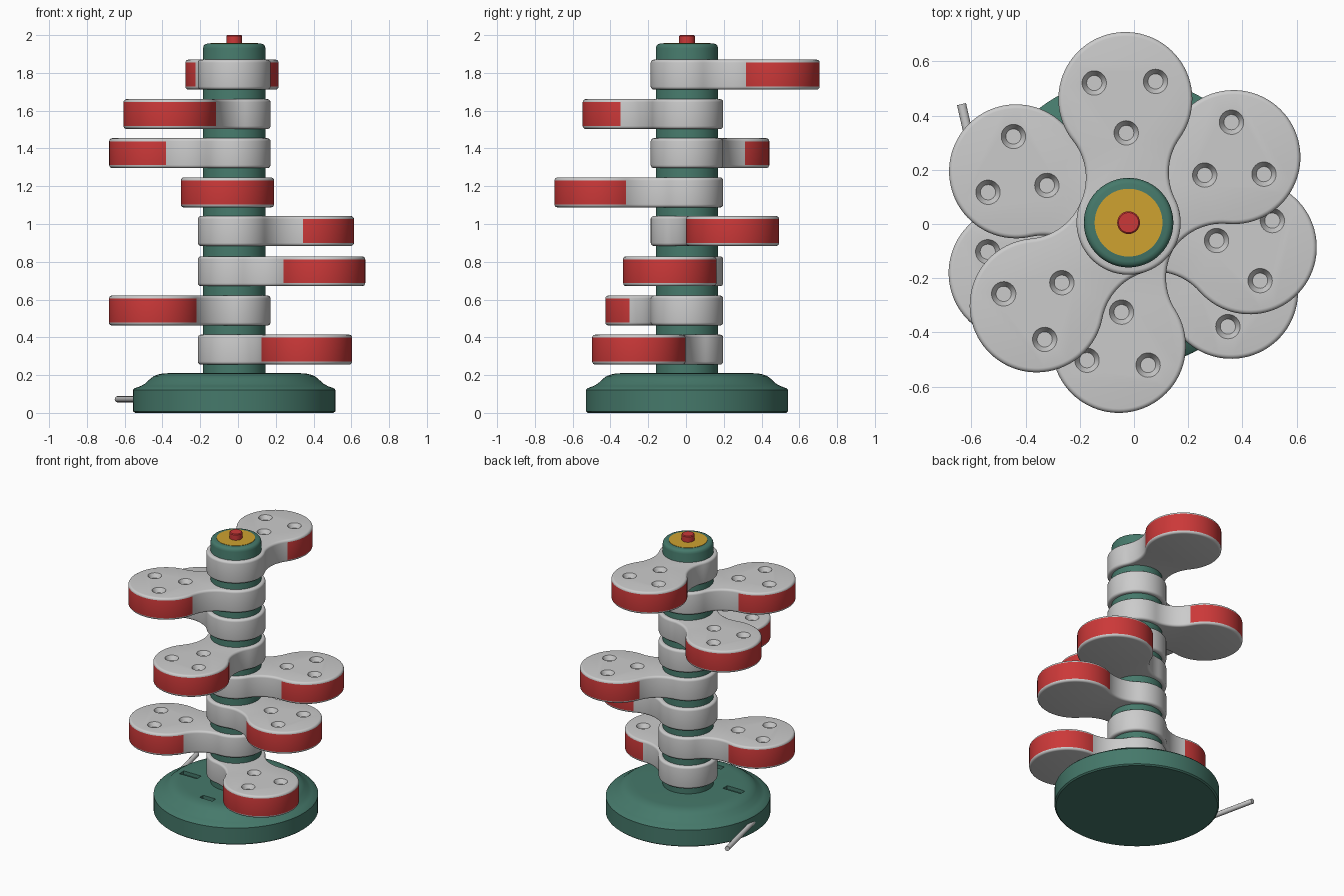
import bpy, bmesh
from math import sin, cos, radians, pi, atan2, degrees
from mathutils import Matrix

if "Cube" in bpy.data.objects:
    bpy.data.objects.remove(bpy.data.objects["Cube"])

CX, CY = -0.02, 0.005          # axis of the column


def material(name, rgb):
    m = bpy.data.materials.new(name)
    m.diffuse_color = (*rgb, 1)
    m.use_nodes = True
    m.node_tree.nodes["Principled BSDF"].inputs["Base Color"].default_value = m.diffuse_color
    return m


green = material("green", (0.06, 0.19, 0.145))
red = material("red", (0.60, 0.04, 0.04))
yellow = material("yellow", (0.62, 0.36, 0.03))
grey = material("grey", (0.55, 0.55, 0.55))


def to_object(name, bm, mats=()):
    bmesh.ops.recalc_face_normals(bm, faces=bm.faces)
    me = bpy.data.meshes.new(name)
    bm.to_mesh(me)
    bm.free()
    for m in mats:
        me.materials.append(m)
    ob = bpy.data.objects.new(name, me)
    bpy.context.collection.objects.link(ob)
    return ob


def activate(ob):
    bpy.ops.object.select_all(action='DESELECT')
    ob.select_set(True)
    bpy.context.view_layer.objects.active = ob


def smooth(ob):
    activate(ob)
    bpy.ops.object.shade_smooth_by_angle(angle=radians(32))


def cut(ob, cutter):
    mod = ob.modifiers.new("cut", 'BOOLEAN')
    mod.operation = 'DIFFERENCE'
    mod.solver = 'EXACT'
    mod.object = cutter
    activate(ob)
    bpy.ops.object.modifier_apply(modifier=mod.name)
    bpy.data.objects.remove(cutter)


def loft(name, rings, mats, side_mat=None):
    """Stack closed rings of points, cap both ends."""
    bm = bmesh.new()
    vs = [[bm.verts.new(p) for p in r] for r in rings]
    n = len(vs[0])
    for k, (a, b) in enumerate(zip(vs, vs[1:])):
        for i in range(n):
            f = bm.faces.new((a[i], a[(i + 1) % n], b[(i + 1) % n], b[i]))
            if side_mat:
                f.material_index = side_mat(k, i)
    bm.faces.new(vs[0][::-1])
    bm.faces.new(vs[-1])
    return to_object(name, bm, mats)


def lathe(name, profile, mat, n=96):
    ob = loft(name, [[(CX + r * cos(2 * pi * i / n), CY + r * sin(2 * pi * i / n), z)
                      for i in range(n)] for r, z in profile], [mat])
    return ob


# Base with two shallow slots
base = lathe("base", [(0.525, 0), (0.535, 0.008), (0.535, 0.122), (0.528, 0.13), (0.495, 0.142),
                      (0.472, 0.155), (0.445, 0.18), (0.425, 0.195), (0.40, 0.204),
                      (0.375, 0.209), (0.35, 0.21)], green)
bm = bmesh.new()
for x, y, lx, ly in ((-0.32, -0.085, 0.14, 0.05), (-0.02, -0.315, 0.10, 0.04)):
    bmesh.ops.create_cube(bm, size=1, matrix=Matrix.Translation((x, y, 0.22))
                          @ Matrix.Diagonal((lx, ly, 0.07, 1)))
cut(base, to_object("slot_cutter", bm))
smooth(base)

# Column, top plate and knob
for ob in (
    lathe("column", [(0.165, 0.19), (0.165, 1.93), (0.162, 1.943), (0.155, 1.951),
                     (0.143, 1.955)], green),
    lathe("top_plate", [(0.125, 1.93), (0.125, 1.957)], yellow),
    lathe("top_knob", [(0.042, 1.94), (0.042, 1.995), (0.037, 2.0)], red, 32),
):
    smooth(ob)

# Arm: hub and head discs joined by tangent concave fillets
D, HEAD, HUB, T = 0.456, 0.247, 0.192, 0.158
A = radians(127)               # half angle of the coloured band
ux, uy = D + HEAD * cos(A), HEAD * sin(A)
FIL = (ux * ux + uy * uy - HUB ** 2) / (2 * (HUB - ux * cos(A) - uy * sin(A)))
fx, fy = ux + FIL * cos(A), uy + FIL * sin(A)
B = atan2(fy, fx)
N_HEAD = 56


def outline(off, z):
    def arc(cx, cy, r, a0, a1, n):
        return [(cx + r * cos(a0 + (a1 - a0) * i / n),
                 cy + r * sin(a0 + (a1 - a0) * i / n), z) for i in range(n)]
    return (arc(D, 0, HEAD - off, -A, A, N_HEAD)
            + arc(fx, fy, FIL + off, A - pi, B - pi, 14)
            + arc(0, 0, HUB - off, B, 2 * pi - B, 48)
            + arc(fx, -fy, FIL + off, pi - B, pi - A, 14))


BEV = 0.016
low = [(BEV * (1 - sin(t)), BEV * (1 - cos(t))) for t in (0, pi / 8, pi / 4, 3 * pi / 8, pi / 2)]
levels = low + [(o, T - z) for o, z in reversed(low)]
side = len(low) - 1
arm = loft("arm_1", [outline(o, z) for o, z in levels], [grey, red],
           lambda k, i: 1 if k == side and i < N_HEAD else 0)

# Three tapered dimples in the head
bm = bmesh.new()
for x, y in ((D - 0.125, 0), (D + 0.062, 0.113), (D + 0.062, -0.113)):
    bmesh.ops.create_cone(bm, cap_ends=True, segments=32, radius1=0.028, radius2=0.062,
                          depth=0.06, matrix=Matrix.Translation((x, y, T)))
cut(arm, to_object("dimple_cutter", bm))
smooth(arm)

# Eight arms fanned around the column
placements = ((0.256, -34), (0.463, -156), (0.671, -11.5), (0.884, 32),
              (1.088, -94.5), (1.296, 155.5), (1.503, -138), (1.712, 91.5))
for i, (z, ang) in enumerate(placements):
    ob = arm
    if i:
        ob = arm.copy()
        ob.name = f"arm_{i + 1}"
        bpy.context.collection.objects.link(ob)
    ob.location = (CX, CY, z)
    ob.rotation_euler = (0, 0, radians(ang))

# Power cable stub
cu = bpy.data.curves.new("cable", 'CURVE')
cu.dimensions = '3D'
cu.bevel_depth = 0.017
cu.bevel_resolution = 4
cu.use_fill_caps = True
sp = cu.splines.new('POLY')
sp.points.add(1)
sp.points[0].co = (-0.53, -0.03, 0.072, 1)
sp.points[1].co = (-0.636, 0.442, 0.072, 1)
cable = bpy.data.objects.new("cable", cu)
bpy.context.collection.objects.link(cable)
